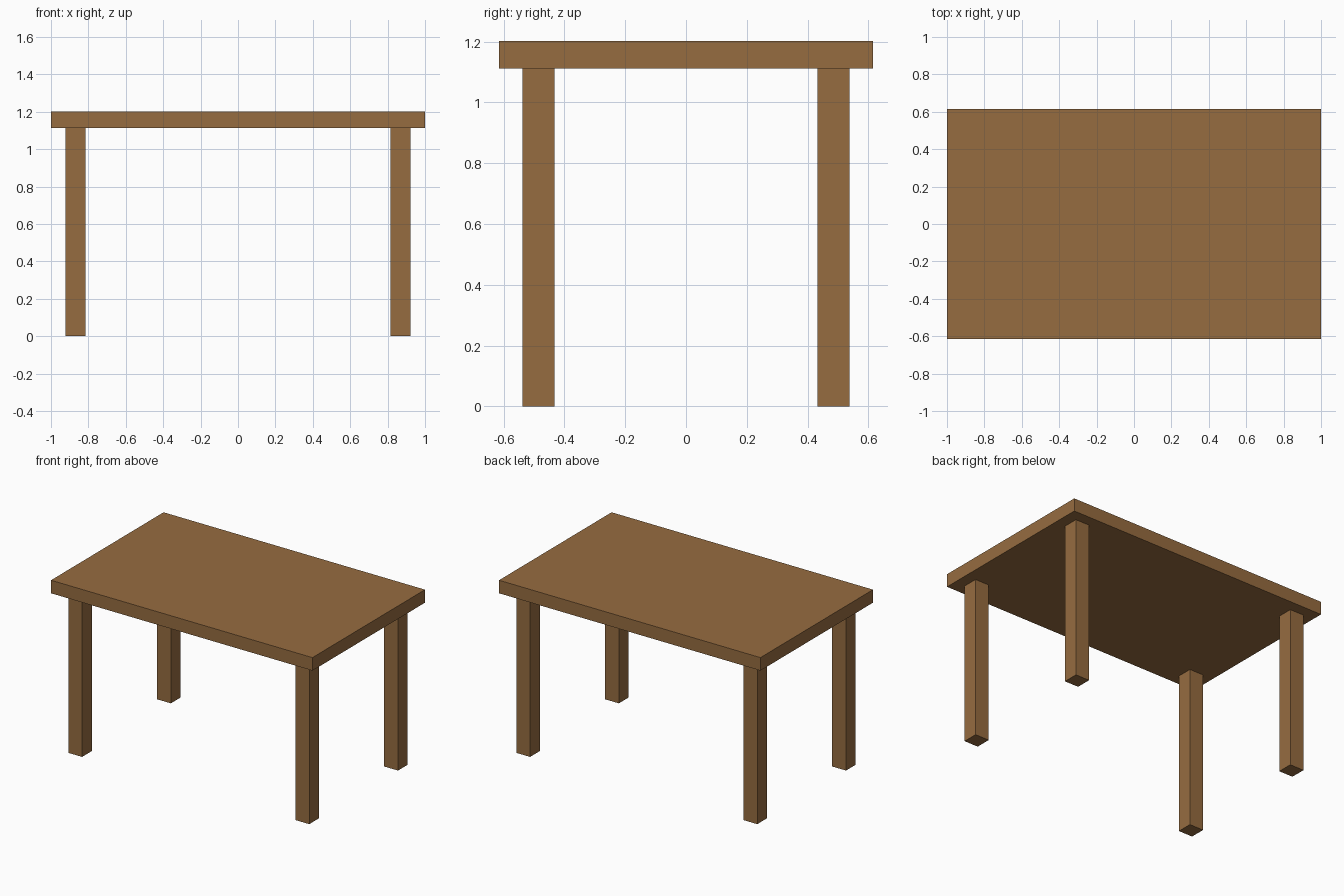
import bpy

if "Cube" in bpy.data.objects:
    bpy.data.objects.remove(bpy.data.objects["Cube"])

# Shared wood colour
wood = bpy.data.materials.new("wood")
wood.diffuse_color = (0.305, 0.15, 0.051, 1.0)
wood.use_nodes = True
wood.node_tree.nodes["Principled BSDF"].inputs["Base Color"].default_value = wood.diffuse_color


def box(name, center, size):
    bpy.ops.mesh.primitive_cube_add(size=1, location=center)
    ob = bpy.context.object
    ob.name = name
    ob.scale = size
    bpy.ops.object.transform_apply(location=False, rotation=False, scale=True)
    ob.data.materials.append(wood)
    return ob


TOP_Z, UNDER_Z = 1.202, 1.112
LEG = 0.106

# Tabletop slab
box("tabletop", (0, 0, (TOP_Z + UNDER_Z) / 2), (2.0, 1.23, TOP_Z - UNDER_Z))

# Four square legs, inset from the corners
for side, sx in (("left", -1), ("right", 1)):
    for end, sy in (("front", -1), ("back", 1)):
        box(f"{end}_{side}_leg", (sx * 0.869, sy * 0.485, UNDER_Z / 2),
            (LEG, LEG, UNDER_Z))
